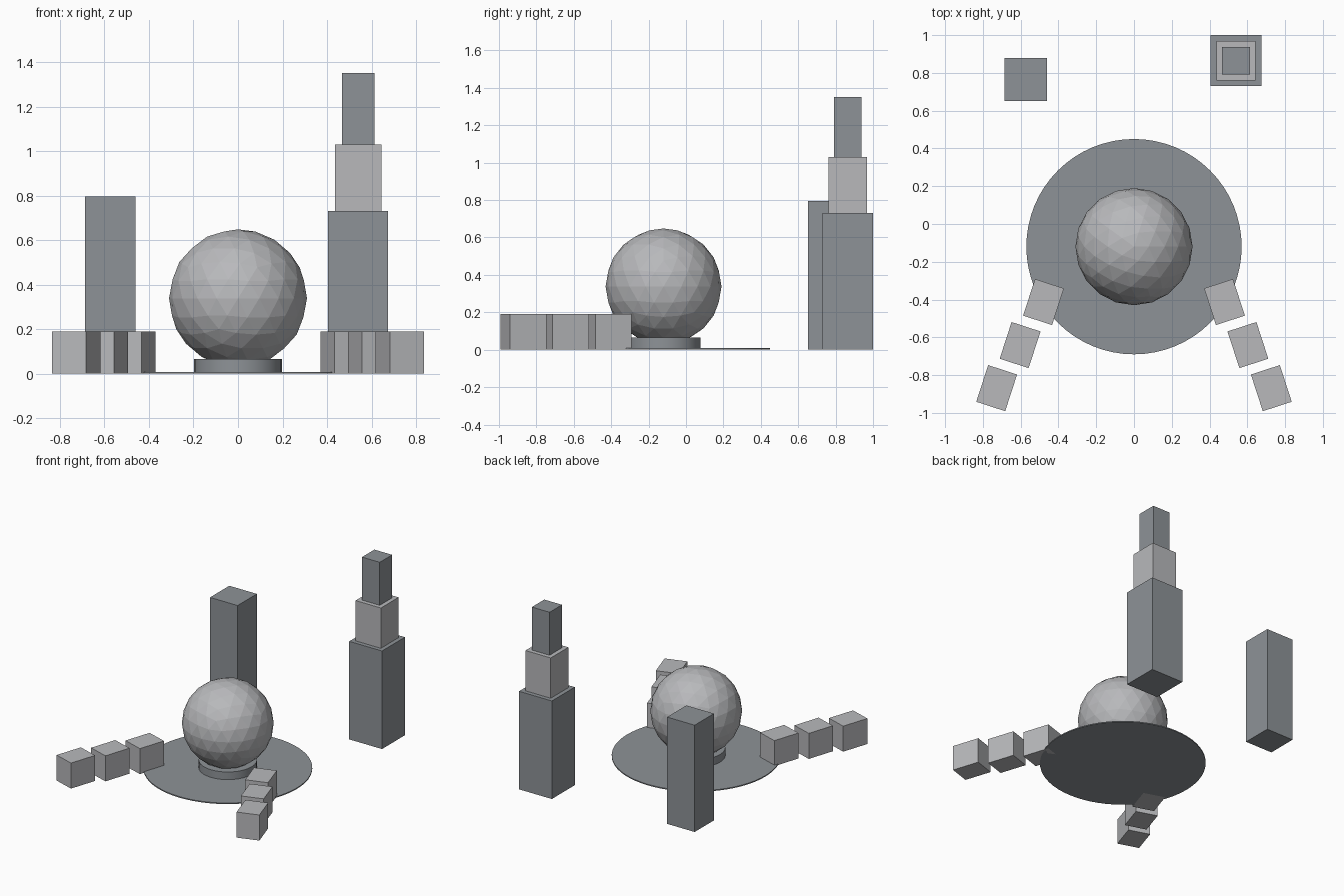
import bpy
from math import radians

if "Cube" in bpy.data.objects:
    bpy.data.objects.remove(bpy.data.objects["Cube"], do_unlink=True)


def material(name, colour):
    m = bpy.data.materials.new(name)
    m.use_nodes = True
    m.diffuse_color = (*colour, 1)
    m.node_tree.nodes["Principled BSDF"].inputs["Base Color"].default_value = (*colour, 1)
    return m


DARK = material("slate grey", (0.27, 0.29, 0.31))
LIGHT = material("pale grey", (0.48, 0.485, 0.50))


def finish(name, mat):
    ob = bpy.context.object
    ob.name = name
    ob.data.materials.append(mat)
    return ob


def box(name, mat, x, y, z0, z1, width, depth, turn=0):
    bpy.ops.mesh.primitive_cube_add(size=1, location=(x, y, (z0 + z1) / 2))
    ob = finish(name, mat)
    ob.scale = (width, depth, z1 - z0)
    ob.rotation_euler.z = radians(turn)


def cylinder(name, mat, radius, z0, z1, sides):
    bpy.ops.mesh.primitive_cylinder_add(
        vertices=sides, radius=radius, depth=z1 - z0, location=(0, CENTRE_Y, (z0 + z1) / 2))
    finish(name, mat)
    bpy.ops.object.shade_smooth_by_angle(angle=radians(30))


CENTRE_Y = -0.12

# Round plaza, pedestal and faceted globe
cylinder("plaza_disc", DARK, 0.57, 0, 0.008, 64)
cylinder("globe_pedestal", DARK, 0.197, 0.008, 0.065, 32)
bpy.ops.mesh.primitive_ico_sphere_add(
    subdivisions=3, radius=0.31, location=(0, CENTRE_Y, 0.338))
finish("globe", LIGHT)

# Two mirrored rows of low blocks
for side, label in ((1, "left"), (-1, "right")):
    for i in range(3):
        box(f"{label}_block_{i + 1}", LIGHT, side * (0.479 + 0.124 * i),
            -0.413 - 0.228 * i, 0, 0.19, 0.161, 0.204, side * 18)

# Plain tower
box("plain_tower", DARK, -0.573, 0.765, 0, 0.795, 0.227, 0.227)

# Stepped tower
for name, mat, z0, z1, width in (
        ("tower_base", DARK, 0, 0.73, 0.27),
        ("tower_middle", LIGHT, 0.73, 1.03, 0.208),
        ("tower_top", DARK, 1.03, 1.35, 0.146)):
    box(name, mat, 0.54, 0.865, z0, z1, width, width)
